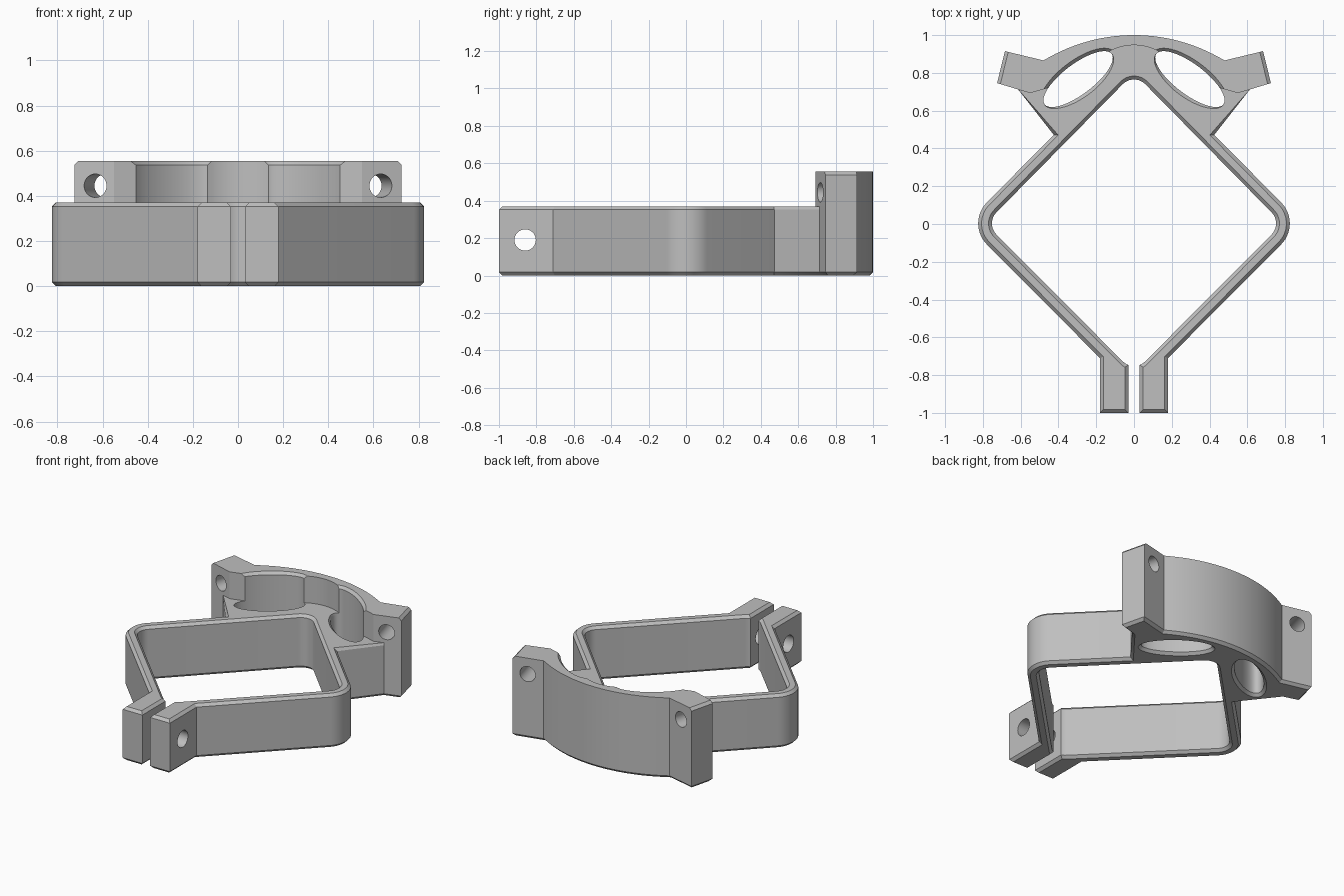
import bpy, bmesh, math
from mathutils import Matrix, Vector

if "Cube" in bpy.data.objects:
    bpy.data.objects.remove(bpy.data.objects["Cube"], do_unlink=True)

grey = bpy.data.materials.new("plain_grey")
GREY = (0.52, 0.52, 0.52, 1)
grey.use_nodes = True
grey.diffuse_color = GREY
grey.node_tree.nodes["Principled BSDF"].inputs["Base Color"].default_value = GREY

Z_STEP, Z_TOP, CH = 0.37, 0.555, 0.018


def arc(cx, cy, r, a0, a1, n):
    return [(cx + r * math.cos(math.radians(a0 + (a1 - a0) * i / n)),
             cy + r * math.sin(math.radians(a0 + (a1 - a0) * i / n))) for i in range(n + 1)]


def mirror(points):
    return [(-x, y) for x, y in points]


def to_object(name, bm):
    bmesh.ops.recalc_face_normals(bm, faces=bm.faces)
    mesh = bpy.data.meshes.new(name)
    bm.to_mesh(mesh)
    bm.free()
    mesh.materials.append(grey)
    obj = bpy.data.objects.new(name, mesh)
    bpy.context.collection.objects.link(obj)
    return obj


def extrude_outline(name, outline, z0, z1, bevel_rule):
    """Extrude a plan outline and chamfer the rim edges chosen by the rule."""
    bm = bmesh.new()
    face = bm.faces.new([bm.verts.new((x, y, z0)) for x, y in outline])
    up = bmesh.ops.extrude_face_region(bm, geom=[face])["geom"]
    bmesh.ops.translate(bm, vec=(0, 0, z1 - z0),
                        verts=[v for v in up if isinstance(v, bmesh.types.BMVert)])
    bmesh.ops.recalc_face_normals(bm, faces=bm.faces)
    rim = []
    for e in bm.edges:
        a, b = e.verts
        if abs(a.co.z - b.co.z) < 1e-5 and bevel_rule((a.co + b.co) / 2):
            rim.append(e)
    bmesh.ops.bevel(bm, geom=rim, offset=CH, segments=1, affect='EDGES')
    return to_object(name, bm)


def oval_cutter(side, n=48):
    """Vertical oval with flared rims that chamfer the edges it cuts."""
    a, b, tilt = 0.222, 0.08, math.radians(-37)
    # (height, flare on the front half, flare on the back half)
    levels = [(-0.02, 0.04, 0.04), (CH, 0, 0), (Z_STEP - CH, 0, 0), (Z_STEP, CH, 0),
              (Z_TOP - CH, CH, 0), (Z_TOP + 0.02, 0.038, 0.038)]
    bm = bmesh.new()
    rings = []
    for z, front, back in levels:
        ring = []
        for i in range(n):
            t = 2 * math.pi * i / n
            f = front if math.sin(t) < 0 else back
            if front != back:
                f *= abs(math.sin(t))
            u, w = (a + f) * math.cos(t), (b + f) * math.sin(t)
            x = 0.296 + u * math.cos(tilt) - w * math.sin(tilt)
            y = 0.767 + u * math.sin(tilt) + w * math.cos(tilt)
            ring.append(bm.verts.new((side * x, y, z)))
        rings.append(ring)
    for low, high in zip(rings, rings[1:]):
        for i in range(n):
            j = (i + 1) % n
            bm.faces.new((low[i], low[j], high[j], high[i]))
    bm.faces.new(rings[0])
    bm.faces.new(rings[-1])
    return to_object("oval_cutter", bm)


def hole_cutter(centre, direction, radius):
    bm = bmesh.new()
    rot = Vector((0, 0, 1)).rotation_difference(Vector(direction)).to_matrix().to_4x4()
    bmesh.ops.create_cone(bm, cap_ends=True, segments=32, radius1=radius, radius2=radius,
                          depth=0.6, matrix=Matrix.Translation(centre) @ rot)
    return to_object("hole_cutter", bm)


def cut(obj, cutters):
    bpy.context.view_layer.objects.active = obj
    for c in cutters:
        mod = obj.modifiers.new("cut", 'BOOLEAN')
        mod.operation, mod.solver, mod.object = 'DIFFERENCE', 'EXACT', c
        bpy.ops.object.modifier_apply(modifier=mod.name)


# Right half of the back plan: mounting ear and curved back edge
ear = [(0.725, 0.746), (0.683, 0.915), (0.48, 0.866)]
back_arc = arc(0, 0.08, 0.92, 58.6, 90, 14)[1:]

# Split clamp ring with front tabs and gusset
outer = ([(0.03, -1), (0.18, -1), (0.18, -0.71)]
         + arc(0.668, 0.003, 0.157, -45, 45, 14)
         + [(0.425, 0.472), (0.614, 0.713)] + ear + back_arc)
inner = (arc(0, -0.668, 0.084, -69, -45, 3) + arc(0.668, 0.003, 0.084, -45, 45, 12)
         + arc(0, 0.681, 0.084, 45, 90, 7))
ring_outline = outer + mirror(outer[-2::-1]) + mirror(inner) + inner[-2::-1]


def ring_rim(m):
    return m.z < 0.01 or m.y < 0.69 or (abs(m.x) < 0.2 and m.y < 0.8)


clamp_ring = extrude_outline("clamp_ring", ring_outline, 0, Z_STEP, ring_rim)

# Raised back wall with ears
wall_half = (arc(0, 0.675, 0.272, 90, 60, 6) + [(0.296, 0.767), (0.55, 0.693)]
             + ear + back_arc)
wall_outline = wall_half + mirror(wall_half[-2:0:-1])
back_wall = extrude_outline("back_wall", wall_outline, Z_STEP, Z_TOP,
                            lambda m: m.z > Z_TOP - 0.01 and abs(m.x) > 0.69)

# Oval openings, tab bolt hole and ear bolt holes
ovals = [oval_cutter(s) for s in (-1, 1)]
tab_hole = hole_cutter((0, -0.86, 0.19), (1, 0, 0), 0.057)
ear_holes = [hole_cutter((s * 0.61, 0.80, 0.445), (-s * 0.259, 0.966, 0), 0.052) for s in (-1, 1)]
cut(clamp_ring, ovals + [tab_hole])
cut(back_wall, ovals + ear_holes)
for c in ovals + ear_holes + [tab_hole]:
    bpy.data.objects.remove(c, do_unlink=True)

# Smooth the curved faces, keep the chamfers crisp
for obj in (clamp_ring, back_wall):
    bpy.ops.object.select_all(action='DESELECT')
    obj.select_set(True)
    bpy.context.view_layer.objects.active = obj
    bpy.ops.object.shade_smooth_by_angle(angle=math.radians(25))
